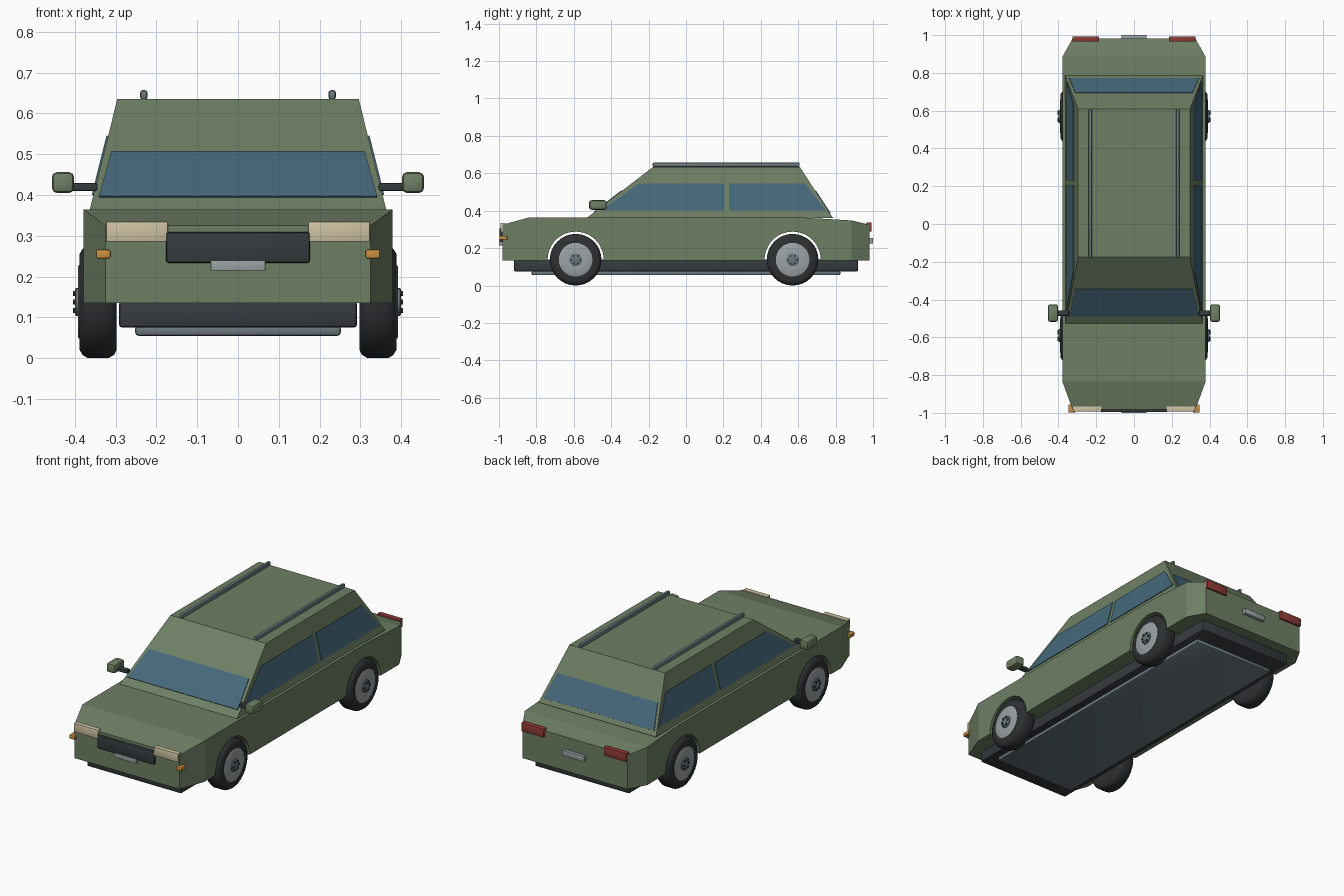
import bpy, bmesh, math
from mathutils import Vector, Matrix

if "Cube" in bpy.data.objects:
    bpy.data.objects.remove(bpy.data.objects["Cube"])


def mat(name, r, g, b):
    m = bpy.data.materials.new(name)
    m.diffuse_color = (r, g, b, 1)
    m.use_nodes = True
    m.node_tree.nodes["Principled BSDF"].inputs["Base Color"].default_value = m.diffuse_color
    return m


GREEN = mat("olive paint", .158, .212, .127)
GLASS = mat("blue glass", .060, .140, .195)
TRIM = mat("dark trim", .037, .044, .048)
TYRE = mat("tyre rubber", .026, .029, .031)
METAL = mat("wheel metal", .33, .36, .37)
STEEL = mat("blue grey steel", .15, .19, .21)
CREAM = mat("headlight cream", .62, .54, .36)
RED = mat("tail light red", .27, .045, .035)
AMBER = mat("indicator amber", .60, .28, .055)


def finish(name, bm, material, smooth=False):
    bmesh.ops.recalc_face_normals(bm, faces=bm.faces)
    me = bpy.data.meshes.new(name)
    bm.to_mesh(me)
    bm.free()
    me.materials.append(material)
    ob = bpy.data.objects.new(name, me)
    bpy.context.collection.objects.link(ob)
    if smooth:
        bpy.ops.object.select_all(action='DESELECT')
        ob.select_set(True)
        bpy.context.view_layer.objects.active = ob
        bpy.ops.object.shade_smooth_by_angle(angle=math.radians(35))
    return ob


def box(name, x, y, z, material, bevel=0.0, segs=2):
    """Box from (min, max) ranges, with optional rounded edges."""
    bm = bmesh.new()
    bmesh.ops.create_cube(bm, size=1)
    for v in bm.verts:
        v.co = [(r[0] + r[1]) / 2 + c * (r[1] - r[0]) for r, c in zip((x, y, z), v.co)]
    if bevel:
        bmesh.ops.bevel(bm, geom=bm.edges[:], offset=bevel, segments=segs,
                        affect='EDGES', profile=0.5)
    return finish(name, bm, material, bool(bevel))


def pair(name, x, y, z, material, bevel=0.0):
    box(name + "_right", x, y, z, material, bevel)
    box(name + "_left", (-x[1], -x[0]), y, z, material, bevel)


def loft(name, rings, material):
    """Join equal-length rings of points and cap both ends."""
    bm = bmesh.new()
    rows = [[bm.verts.new(p) for p in ring] for ring in rings]
    n = len(rows[0])
    for a, b in zip(rows, rows[1:]):
        for i in range(n):
            j = (i + 1) % n
            bm.faces.new((a[i], a[j], b[j], b[i]))
    bm.faces.new(rows[0])
    bm.faces.new(rows[-1])
    return finish(name, bm, material)


def lathe(name, profile, x_sign, centre, material, n=32):
    """Spin (outward, radius) points about the axle."""
    rings = []
    bm = bmesh.new()
    for out, r in profile:
        rings.append([bm.verts.new((x_sign * out, centre[0] + r * math.cos(2 * math.pi * i / n),
                                    centre[1] + r * math.sin(2 * math.pi * i / n)))
                      for i in range(n)])
    for a, b in zip(rings, rings[1:]):
        for i in range(n):
            j = (i + 1) % n
            bm.faces.new((a[i], a[j], b[j], b[i]))
    bm.faces.new(rings[0])
    bm.faces.new(rings[-1])
    return finish(name, bm, material, True)


AXLES = {"front": -.59, "rear": .57}
AXLE_Z = .138

# Lower body: stations of (y, half width, top height)
stations = [(-.982, .325, .325), (-.835, .379, .365), (.60, .379, .365),
            (.885, .379, .348), (.982, .325, .325)]
body = loft("body", [[(-w, y, .135), (w, y, .135), (w, y, t), (-w, y, t)]
                     for y, w, t in stations], GREEN)

# Wheel arches cut straight through the body
for end, y in AXLES.items():
    cutter = lathe("arch_cutter", [(-.6, .15), (.6, .15)], 1, (y, AXLE_Z), GREEN, 48)
    cutter.hide_render = True
    mod = body.modifiers.new("arch", 'BOOLEAN')
    mod.operation, mod.solver, mod.object = 'DIFFERENCE', 'EXACT', cutter
    bpy.context.view_layer.objects.active = body
    bpy.ops.object.modifier_apply(modifier=mod.name)
    bpy.data.objects.remove(cutter)

# Cabin: tapered block from body top to roof
Z0, Z1 = .362, .635
BASE = (.364, -.53, .785)
ROOF = (.296, -.175, .608)


def cabin_at(z):
    t = (z - Z0) / (Z1 - Z0)
    return [a + (b - a) * t for a, b in zip(BASE, ROOF)]


def ring(z):
    w, f, b = cabin_at(z)
    return [(-w, f, z), (w, f, z), (w, b, z), (-w, b, z)]


loft("cabin", [ring(Z0), ring(Z1)], GREEN)


def pane(name, pts):
    """Thin glass plate lying on the cabin surface."""
    pts = [Vector(p) for p in pts]
    n = (pts[1] - pts[0]).cross(pts[2] - pts[0]).normalized()
    if n.dot(pts[0] - Vector((0, .1, .4))) < 0:
        n = -n
    loft(name, [[p - n * .003 for p in pts], [p + n * .004 for p in pts]], GLASS)


# Windscreen and rear window
for name, k, lo in (("windscreen", 1, .394), ("rear_window", 2, .385)):
    a, b = cabin_at(lo), cabin_at(.505)
    pane(name, [(-a[0] + .015, a[k], lo), (a[0] - .015, a[k], lo),
                (b[0] - .018, b[k], .505), (-b[0] + .018, b[k], .505)])

# Side windows, split by a pillar
a, b = cabin_at(.40), cabin_at(.545)
for side, s in (("right", 1), ("left", -1)):
    for name, y0, y1, y2, y3 in (("front", a[1] + .025, .205, .205, b[1] + .04),
                                 ("rear", .23, a[2] - .012, b[2] - .03, .23)):
        pane(f"{name}_window_{side}", [(s * a[0], y0, .40), (s * a[0], y1, .40),
                                       (s * b[0], y2, .545), (s * b[0], y3, .545)])

# Roof rails
pair("roof_rail", (.222, .240), (-.178, .608), (.634, .657), STEEL, .006)

# Chassis and floor plate
box("chassis", (-.292, .292), (-.92, .92), (.075, .14), TRIM, .008)
box("floor_plate", (-.252, .252), (-.825, .825), (.055, .08), STEEL, .008)

# Door mirrors
pair("mirror", (.402, .456), (-.518, -.425), (.405, .456), GREEN, .012)
pair("mirror_arm", (.345, .410), (-.486, -.458), (.410, .430), TRIM, .004)

# Front details
pair("headlight", (.172, .323), (-.992, -.965), (.286, .335), CREAM, .002)
pair("indicator", (.313, .348), (-.998, -.955), (.245, .266), AMBER, .003)
box("grille", (-.176, .176), (-.996, -.97), (.234, .309), TRIM, .005)
box("front_plate", (-.067, .067), (-1.0, -.975), (.215, .240), METAL, .001)

# Rear details
pair("tail_light", (.186, .325), (.965, .993), (.290, .338), RED, .002)
box("rear_plate", (-.067, .067), (.975, 1.0), (.225, .255), METAL, .001)

# Wheels: tyre, rim, hub and bolts
for end, y in AXLES.items():
    for side, s in (("right", 1), ("left", -1)):
        tag, c = f"{end}_{side}", (y, AXLE_Z)
        lathe("tyre_" + tag, [(.298, .09), (.298, .118), (.304, .130), (.318, .138),
                              (.368, .138), (.381, .130), (.388, .118), (.388, .09)],
              s, c, TYRE)
        lathe("rim_" + tag, [(.30, .09), (.390, .09), (.392, .086), (.392, .04)], s, c, METAL)
        lathe("hub_" + tag, [(.38, .034), (.397, .034), (.399, .031)], s, c, STEEL, 20)
        for i in range(6):
            t = math.pi / 3 * i
            lathe(f"bolt_{tag}_{i}", [(.39, .006), (.404, .006)], s,
                  (y + .024 * math.cos(t), AXLE_Z + .024 * math.sin(t)), TRIM, 8)
